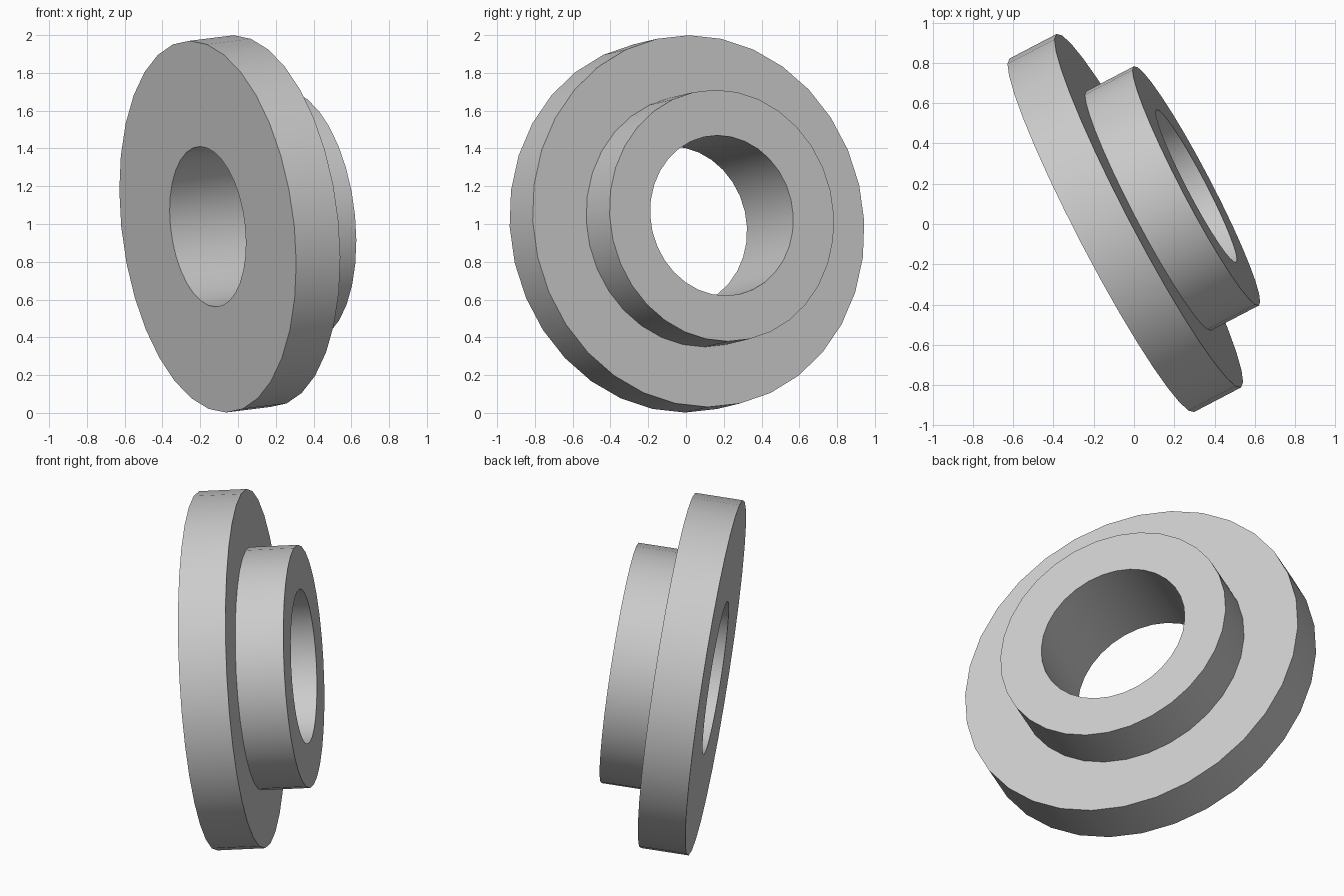
import bpy, bmesh, math
from mathutils import Vector

cube = bpy.data.objects.get("Cube")
if cube:
    bpy.data.objects.remove(cube, do_unlink=True)

SEGMENTS = 32
FLANGE_R, HUB_R, BORE_R = 0.99, 0.67, 0.427
FLANGE_T, TOTAL_T = 0.265, 0.533
AXIS = Vector((0.881, 0.46, 0.11)).normalized()
BASE = Vector((-0.16, -0.056, 0.986))

# Plain grey metal
grey = bpy.data.materials.new("grey_metal")
grey.use_nodes = True
colour = (0.6, 0.6, 0.6, 1)
grey.diffuse_color = colour
grey.node_tree.nodes["Principled BSDF"].inputs["Base Color"].default_value = colour

# Stepped ring: wide flange, narrower hub and through bore, turned from one profile
profile = [(BORE_R, 0), (FLANGE_R, 0), (FLANGE_R, FLANGE_T),
           (HUB_R, FLANGE_T), (HUB_R, TOTAL_T), (BORE_R, TOTAL_T)]
bm = bmesh.new()
rings = []
for i in range(SEGMENTS):
    a = math.tau * i / SEGMENTS
    rings.append([bm.verts.new((r * math.cos(a), r * math.sin(a), z)) for r, z in profile])
for i, ring in enumerate(rings):
    following = rings[(i + 1) % SEGMENTS]
    for j in range(len(profile)):
        k = (j + 1) % len(profile)
        bm.faces.new((ring[j], following[j], following[k], ring[k]))
bmesh.ops.recalc_face_normals(bm, faces=bm.faces)
mesh = bpy.data.meshes.new("flanged_bushing")
bm.to_mesh(mesh)
bm.free()
mesh.materials.append(grey)

# Tilt the turning axis into place
bushing = bpy.data.objects.new("flanged_bushing", mesh)
bpy.context.collection.objects.link(bushing)
bushing.rotation_euler = AXIS.to_track_quat('Z', 'Y').to_euler()
bushing.location = BASE

# Smooth round walls with crisp rims
bpy.ops.object.select_all(action='DESELECT')
bushing.select_set(True)
bpy.context.view_layer.objects.active = bushing
bpy.ops.object.shade_smooth_by_angle(angle=math.radians(30))
